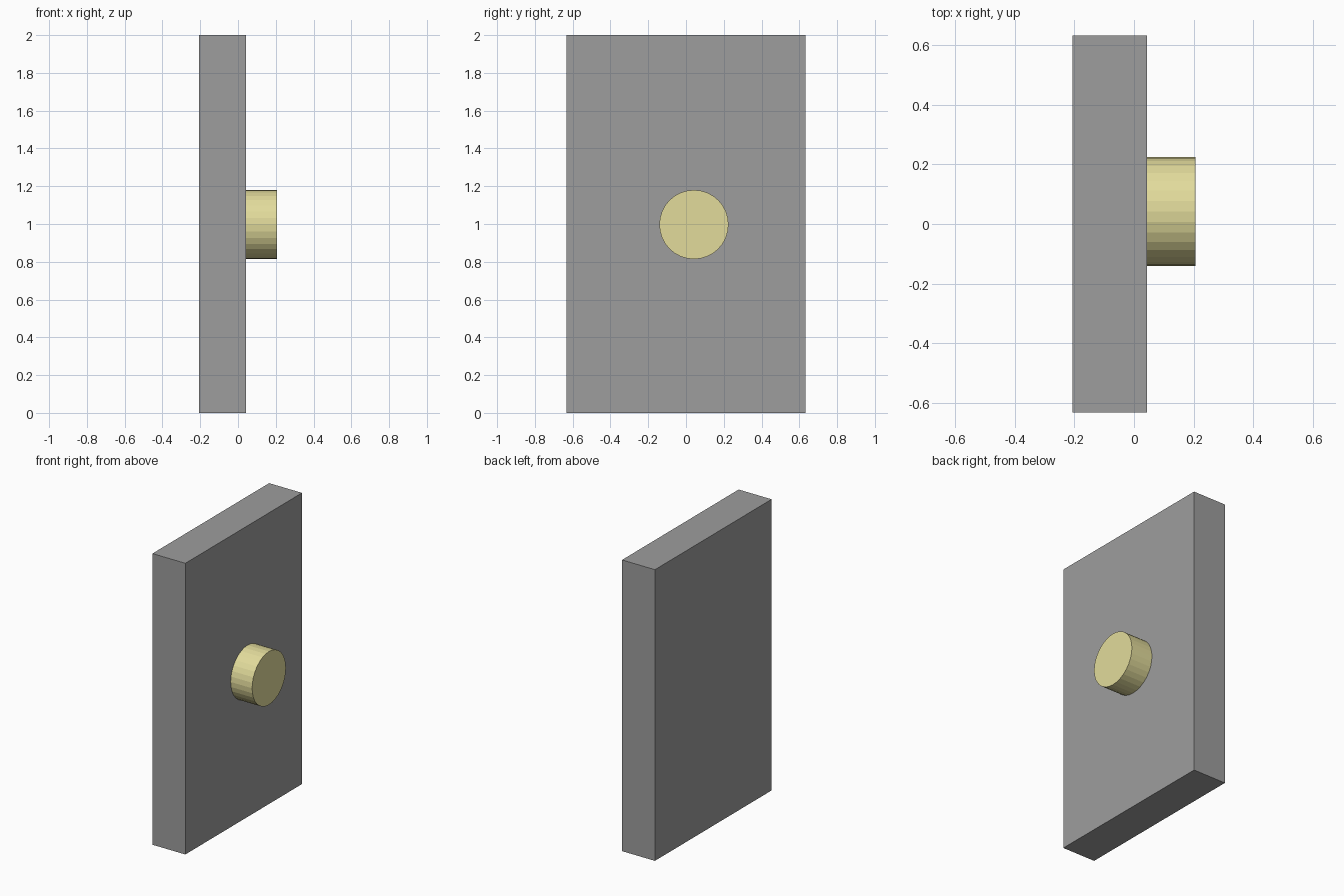
import bpy
from math import pi

if "Cube" in bpy.data.objects:
    bpy.data.objects.remove(bpy.data.objects["Cube"])


def paint(obj, name, color):
    mat = bpy.data.materials.new(name)
    mat.diffuse_color = color
    mat.use_nodes = True
    mat.node_tree.nodes["Principled BSDF"].inputs["Base Color"].default_value = mat.diffuse_color
    obj.data.materials.append(mat)


# Upright slab
bpy.ops.mesh.primitive_cube_add(size=1, location=(-0.082, 0, 1))
panel = bpy.context.object
panel.name = "panel"
panel.scale = (0.25, 1.266, 2)
bpy.ops.object.transform_apply(location=False, rotation=False, scale=True)
paint(panel, "dark_grey", (0.337, 0.337, 0.337, 1))

# Round knob on the +x face, slightly off centre
bpy.ops.mesh.primitive_cylinder_add(vertices=32, radius=0.183, depth=0.163,
                                    location=(0.1245, 0.042, 0.997),
                                    rotation=(0, pi / 2, 0))
knob = bpy.context.object
knob.name = "knob"
paint(knob, "pale_yellow", (0.76, 0.71, 0.33, 1))
